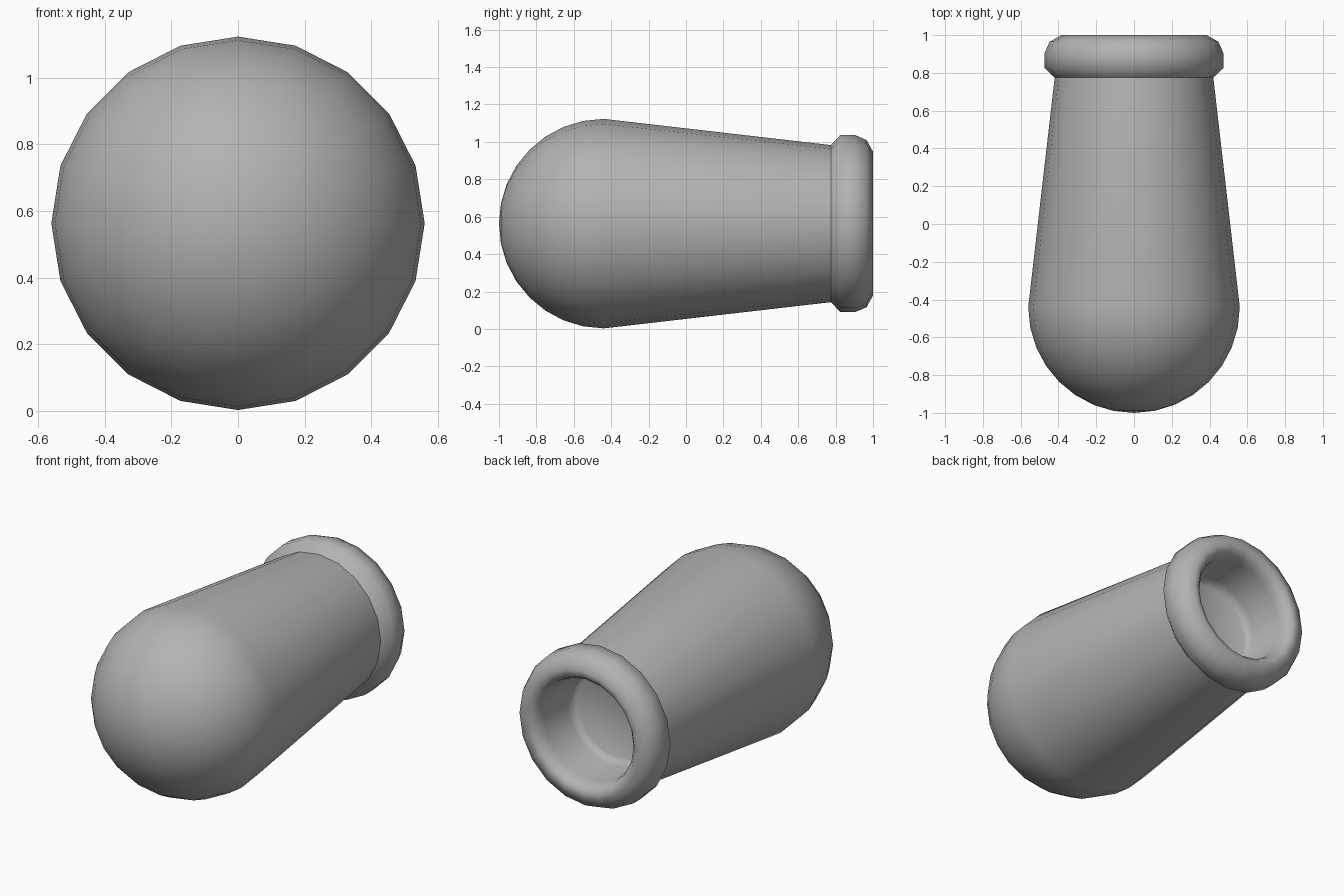
import bpy, bmesh, math

if "Cube" in bpy.data.objects:
    bpy.data.objects.remove(bpy.data.objects["Cube"])

SEGMENTS = 20
AXIS_Z = 0.563

grey = bpy.data.materials.new("plain_grey")
grey.diffuse_color = (0.45, 0.45, 0.45, 1)
grey.use_nodes = True
grey.node_tree.nodes["Principled BSDF"].inputs["Base Color"].default_value = grey.diffuse_color


def lathe(name, profile):
    """Spin (y, radius) points around the horizontal long axis."""
    bm = bmesh.new()
    rings = []
    for y, r in profile:
        if r < 1e-5:
            rings.append([bm.verts.new((0, y, AXIS_Z))] * SEGMENTS)
            continue
        ring = []
        for i in range(SEGMENTS):
            a = 2 * math.pi * i / SEGMENTS
            ring.append(bm.verts.new((r * math.cos(a), y, AXIS_Z + r * math.sin(a))))
        rings.append(ring)
    for lower, upper in zip(rings, rings[1:]):
        for i in range(SEGMENTS):
            j = (i + 1) % SEGMENTS
            corners = dict.fromkeys((lower[i], lower[j], upper[j], upper[i]))
            bm.faces.new(list(corners))
    bmesh.ops.recalc_face_normals(bm, faces=bm.faces)
    # profiles run from the dome outward, so the first face must look away from the core
    bm.faces.ensure_lookup_table()
    f = bm.faces[0]
    c = f.calc_center_median()
    c.z -= AXIS_Z
    c.y = 0
    if f.normal.dot(c) < 0:
        bmesh.ops.reverse_faces(bm, faces=bm.faces)
    for f in bm.faces:
        f.smooth = True
    mesh = bpy.data.meshes.new(name)
    bm.to_mesh(mesh)
    bm.free()
    mesh.materials.append(grey)
    obj = bpy.data.objects.new(name, mesh)
    bpy.context.collection.objects.link(obj)
    return obj


# Rounded closed end running into the tapered barrel
STEPS = 8
dome = []
for k in range(STEPS + 1):
    a = math.pi / 2 * k / STEPS
    dome.append((-0.44 - 0.56 * math.cos(a), 0.56 * math.sin(a)))
lathe("barrel", dome + [(0.775, 0.42)])

# Flared muzzle ring, rolled lip, bore and bore floor
lathe("muzzle_ring_and_bore", [
    (0.775, 0.42), (0.825, 0.473), (0.905, 0.473), (0.965, 0.447),
    (1.0, 0.385), (0.995, 0.35), (0.965, 0.323), (0.92, 0.312),
    (0.71, 0.30), (0.675, 0.29), (0.66, 0.27), (0.66, 0.0),
])
